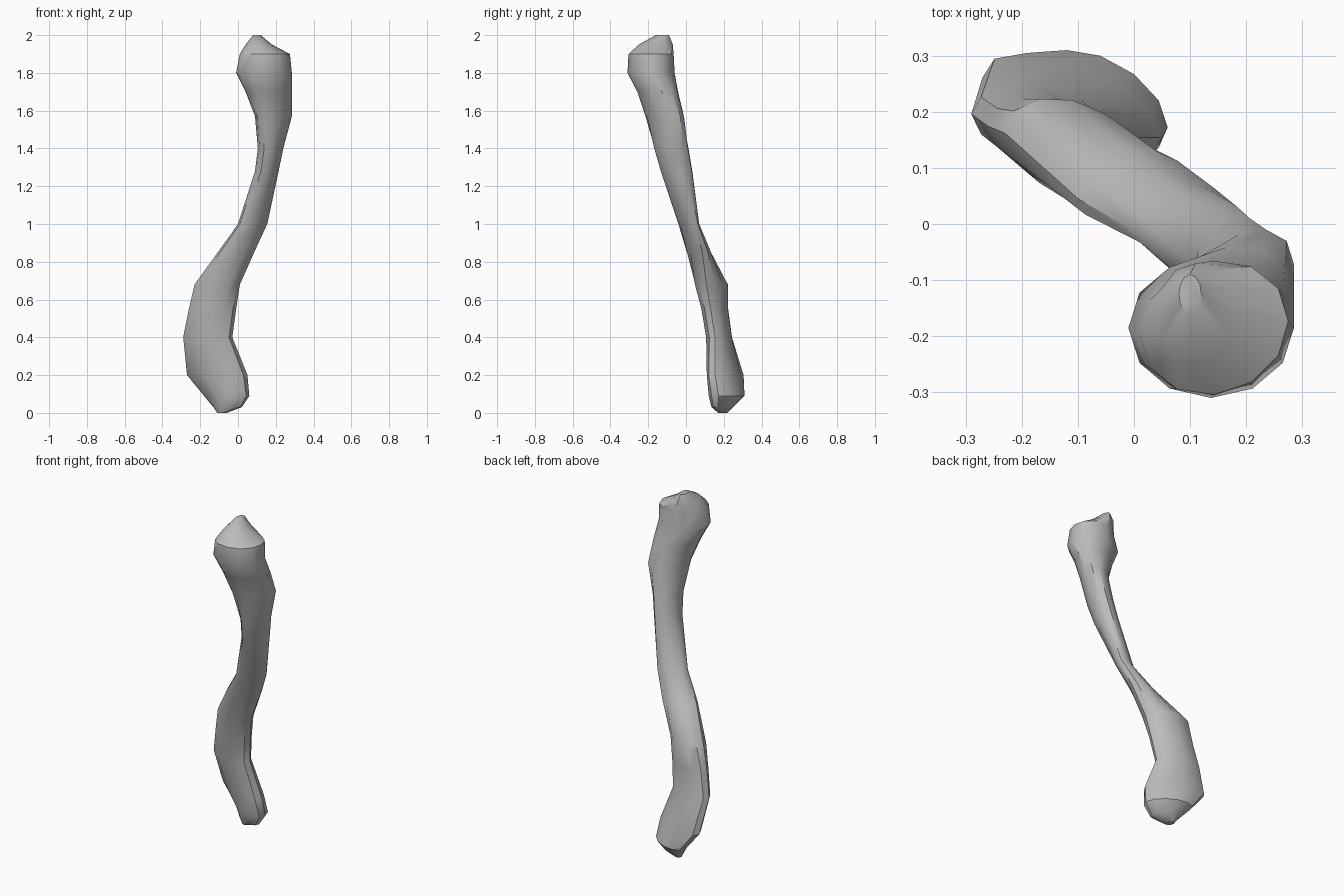
import bpy
import bmesh
import math

default_cube = bpy.data.objects.get("Cube")
if default_cube:
    bpy.data.objects.remove(default_cube, do_unlink=True)

SIDES = 12

# Cross-sections, bottom to top: height, x range, y range, lean of the oval
# (positive lean stretches it towards +x +y, negative towards -x +y)
LOWER_END = [
    (0, -.11, -.06, .17, .22, -.3),
    (.03, -.13, .02, .135, .25, -.4),
    (.09, -.18, .06, .12, .31, -.45),
    (.2, -.27, .05, .11, .305, -.55),
    (.4, -.29, -.03, .105, .245, -.3),
    (.55, -.26, -.01, .08, .225, -.3),
    (.68, -.23, .01, .045, .225, -.3),
]
SHAFT = [
    (.86, -.1, .09, 0, .13, .3),
    (1, 0, .155, -.04, .07, .5),
    (1.28, .09, .215, -.135, .035, .2),
    (1.4, .105, .24, -.17, .015, .2),
    (1.57, .09, .285, -.215, -.01, .4),
]
HEAD = [
    (1.7, .04, .285, -.26, -.04, .2),
    (1.8, -.01, .285, -.31, -.06, 0),
    (1.9, .01, .275, -.305, -.065, .1),
    (1.95, .04, .18, -.25, -.07, 0),
    (2, .08, .12, -.16, -.09, 0),
]


def make_material(name, colour):
    """Flat material with the same colour in viewport and render."""
    material = bpy.data.materials.new(name)
    material.use_nodes = True
    material.diffuse_color = colour
    shader = material.node_tree.nodes["Principled BSDF"]
    shader.inputs["Base Color"].default_value = colour
    shader.inputs["Roughness"].default_value = .8
    return material


def add_ring(bm, section):
    """One leaning oval that exactly fills its x and y range."""
    height, left, right, front, back, lean = section
    phase = math.acos(lean)
    ring = []
    for step in range(SIDES):
        angle = math.tau * step / SIDES
        x = (left + right) / 2 + (right - left) / 2 * math.cos(angle)
        y = (front + back) / 2 + (back - front) / 2 * math.cos(angle - phase)
        ring.append(bm.verts.new((x, y, height)))
    return ring


def loft(name, sections, material):
    """Skin the rings into one closed solid."""
    bm = bmesh.new()
    rings = [add_ring(bm, section) for section in sections]
    for lower, upper in zip(rings, rings[1:]):
        for i in range(SIDES):
            j = (i + 1) % SIDES
            bm.faces.new((lower[i], lower[j], upper[j], upper[i]))
    bm.faces.new(list(reversed(rings[0])))
    bm.faces.new(rings[-1])
    bmesh.ops.recalc_face_normals(bm, faces=bm.faces)
    mesh = bpy.data.meshes.new(name)
    bm.to_mesh(mesh)
    bm.free()
    mesh.materials.append(material)
    part = bpy.data.objects.new(name, mesh)
    bpy.context.collection.objects.link(part)
    return part


# Long bone: flattened lower end, slender bent shaft and rounded head
grey = make_material("bone grey", (.5, .5, .5, 1))
bone = loft("arm_bone", LOWER_END + SHAFT + HEAD, grey)

# Smooth surface with the hard ridges kept
bpy.ops.object.select_all(action="DESELECT")
bone.select_set(True)
bpy.context.view_layer.objects.active = bone
bpy.ops.object.shade_smooth_by_angle(angle=math.radians(35))
